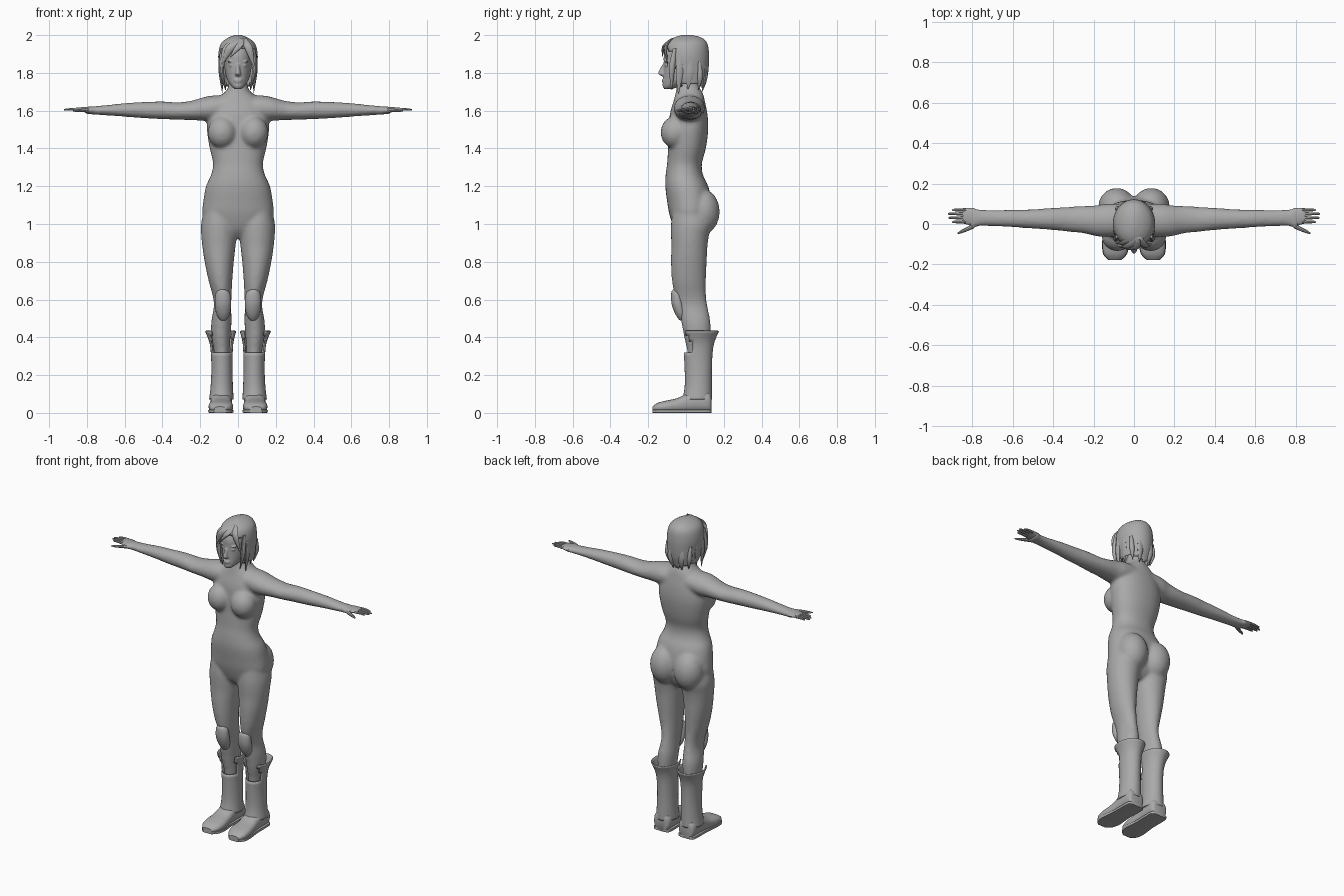
import bpy, bmesh, math
from mathutils import Matrix, Vector

grey = bpy.data.materials.new("plain grey")
grey.diffuse_color = (0.4, 0.4, 0.4, 1)


def resample(rows, steps):
    """Catmull-Rom smoothing between section rows."""
    out = []
    for i in range(len(rows) - 1):
        p0, p1, p2 = rows[max(i - 1, 0)], rows[i], rows[i + 1]
        p3 = rows[min(i + 2, len(rows) - 1)]
        for k in range(steps):
            t = k / steps
            out.append([0.5 * (2 * b + (c - a) * t + (2 * a - 5 * b + 4 * c - d) * t * t
                               + (3 * b - a - 3 * c + d) * t ** 3)
                        for a, b, c, d in zip(p0, p1, p2, p3)])
    return out + [list(rows[-1])]


def loft(bm, rows, axis='Z', n=24, power=2.0, side=1, steps=3, cap=True):
    """Skin oval sections: (position, low a, high a, low b, high b)."""
    rings = []
    for t, a0, a1, b0, b1 in resample(rows, steps):
        ring = []
        for k in range(n):
            c, s = math.cos(math.tau * k / n), math.sin(math.tau * k / n)
            c = math.copysign(abs(c) ** (2 / power), c)
            s = math.copysign(abs(s) ** (2 / power), s)
            a, b = (a0 + a1 + (a1 - a0) * c) / 2, (b0 + b1 + (b1 - b0) * s) / 2
            x, y, z = {'Z': (a, b, t), 'X': (t, a, b), 'Y': (a, t, b)}[axis]
            ring.append(bm.verts.new((side * x, y, z)))
        rings.append(ring)
    for r, q in zip(rings, rings[1:]):
        for k in range(n):
            bm.faces.new((r[k], r[(k + 1) % n], q[(k + 1) % n], q[k]))
    if cap:
        bm.faces.new(rings[0])
        bm.faces.new(rings[-1])


def ball(bm, centre, radii):
    m = Matrix.Translation(centre) @ Matrix.Diagonal((*radii, 1))
    bmesh.ops.create_uvsphere(bm, u_segments=20, v_segments=12, radius=1, matrix=m)


def finish(bm, name, mirror=False, solid=0, angle=40):
    bmesh.ops.recalc_face_normals(bm, faces=bm.faces[:])
    me = bpy.data.meshes.new(name)
    bm.to_mesh(me)
    bm.free()
    me.materials.append(grey)
    ob = bpy.data.objects.new(name, me)
    bpy.context.collection.objects.link(ob)
    bpy.ops.object.select_all(action='DESELECT')
    ob.select_set(True)
    bpy.context.view_layer.objects.active = ob
    bpy.ops.object.shade_smooth_by_angle(angle=math.radians(angle))
    if solid:
        mod = ob.modifiers.new("thickness", 'SOLIDIFY')
        mod.thickness = solid
    if mirror:
        mod = ob.modifiers.new("mirror", 'MIRROR')
        mod.use_mirror_merge = False
    return ob


def fuse(ob, size, rounds):
    """Blend overlapping volumes into one smooth skin."""
    mod = ob.modifiers.new("fuse", 'REMESH')
    mod.mode = 'VOXEL'
    mod.voxel_size = size
    mod.use_smooth_shade = True
    mod = ob.modifiers.new("soften", 'SMOOTH')
    mod.factor, mod.iterations = 0.5, rounds


# body: trunk, bust, seat, legs and arms blended together
bm = bmesh.new()
trunk = [(.925, .05, -.02, .07), (.97, .15, -.06, .11), (1.05, .188, -.088, .13),
         (1.12, .184, -.1, .135), (1.2, .17, -.11, .118), (1.26, .143, -.108, .09),
         (1.32, .132, -.1, .084), (1.4, .15, -.095, .105), (1.5, .165, -.09, .118),
         (1.58, .158, -.086, .114), (1.65, .125, -.066, .1), (1.69, .078, -.056, .09),
         (1.725, .052, -.05, .072), (1.79, .048, -.05, .055)]
loft(bm, [(z, -w, w, f, b) for z, w, f, b in trunk], n=32, power=2.2)
leg = [(1.08, .03, .18, -.07, .11), (1.0, .004, .196, -.08, .135), (.94, .006, .195, -.08, .122),
       (.88, .013, .189, -.078, .114), (.8, .022, .177, -.08, .11), (.7, .03, .156, -.075, .105),
       (.62, .034, .134, -.06, .106), (.56, .036, .128, -.045, .115), (.48, .034, .142, -.025, .13),
       (.4, .04, .14, -.01, .13), (.3, .045, .125, .01, .12), (.1, .05, .12, .02, .11)]
arm = [(.06, -.06, .1, 1.56, 1.682), (.14, -.065, .1, 1.545, 1.68), (.19, -.06, .092, 1.547, 1.669),
       (.25, -.046, .089, 1.55, 1.652), (.32, -.039, .085, 1.552, 1.644), (.4, -.03, .08, 1.555, 1.649),
       (.5, -.023, .073, 1.56, 1.646), (.6, -.016, .071, 1.568, 1.64), (.7, -.011, .069, 1.575, 1.629),
       (.77, -.012, .074, 1.58, 1.623), (.8, -.027, .086, 1.583, 1.622), (.812, -.018, .082, 1.588, 1.62)]
for s in (1, -1):
    loft(bm, leg, side=s)
    loft(bm, arm, axis='X', side=s)
    ball(bm, (s * .083, -.058, 1.485), (.078, .077, .085))
    ball(bm, (s * .085, .087, 1.065), (.092, .092, .12))
fuse(finish(bm, "body"), .0095, 8)

# hands: palm, four fingers and thumb
bm = bmesh.new()
loft(bm, [(.79, -.015, .08, 1.587, 1.62), (.82, -.004, .08, 1.593, 1.619),
          (.845, .002, .078, 1.598, 1.616)], axis='X', n=16)
for y, tip in ((.01, .9), (.03, .918), (.05, .921), (.069, .9)):
    loft(bm, [(.83, y - .009, y + .009, 1.598, 1.616), (.87, y - .007, y + .008, 1.6, 1.615),
              (tip - .006, y - .005, y + .006, 1.6, 1.61), (tip, y - .001, y + .002, 1.603, 1.607)],
         axis='X', n=8, steps=2)
loft(bm, [(.79, -.02, .01, 1.59, 1.615), (.82, -.034, -.012, 1.592, 1.611),
          (.855, -.046, -.03, 1.593, 1.607), (.873, -.05, -.044, 1.597, 1.603)], axis='X', n=8)
finish(bm, "hands", mirror=True)

# head: skull, nose, lips, eyes and brows
bm = bmesh.new()
skull = [(1.715, .018, -.116, -.07), (1.73, .035, -.124, -.03), (1.76, .055, -.121, .03),
         (1.8, .067, -.119, .07), (1.85, .074, -.118, .09), (1.9, .077, -.116, .1),
         (1.95, .065, -.09, .09), (1.98, .035, -.05, .06)]
loft(bm, [(z, -w, w, f, b) for z, w, f, b in skull], n=32)
loft(bm, [(1.783, -.011, .011, -.13, -.1), (1.792, -.017, .017, -.145, -.1),
          (1.802, -.014, .014, -.147, -.1), (1.845, -.007, .007, -.127, -.1)], n=12)
for z, w in ((1.762, .024), (1.753, .02)):
    ball(bm, (0, -.117, z), (w, .011, .006))
for s in (1, -1):
    ball(bm, (s * .031, -.1, 1.84), (.016, .012, .007))
    ball(bm, (s * .032, -.1, 1.86), (.024, .013, .006))
fuse(finish(bm, "head"), .005, 3)

# hair cap with a face opening and a pointed lower hem
bm = bmesh.new()
cap = [(1.7, .07, -.03, .088), (1.74, .088, -.06, .102), (1.78, .096, -.09, .114),
       (1.84, .102, -.11, .121), (1.9, .104, -.117, .122), (1.955, .09, -.105, .113),
       (1.985, .055, -.07, .085), (2.0, .015, -.02, .035)]
loft(bm, [(z, -w, w, f, b) for z, w, f, b in cap], n=40, steps=4)
gone = []
for f in bm.faces:
    c = f.calc_center_median()
    face_gap = c.y < -.035 and abs(c.x) < .086 and c.z < 1.935 - abs(c.x - .02) * .3
    hem = c.z < 1.71 + .35 * abs(c.x)
    if face_gap or hem:
        gone.append(f)
bmesh.ops.delete(bm, geom=gone, context='FACES')
finish(bm, "hair_cap", solid=.006)

# hair locks: swept fringe, side strands and nape points
bm = bmesh.new()


def lock(top, mid, tip, w, d=.009):
    loft(bm, [(z, x - w * k, x + w * k, y - d * k, y + d * k)
              for (x, y, z), k in ((top, .6), (mid, 1), (tip, .12))], n=10, steps=4)


lock((.02, -.07, 1.985), (-.035, -.112, 1.94), (-.085, -.1, 1.845), .027)
lock((.0, -.06, 1.985), (-.06, -.095, 1.93), (-.094, -.08, 1.79), .022)
lock((.03, -.07, 1.985), (.055, -.107, 1.935), (.085, -.095, 1.83), .022)
lock((.02, -.08, 1.98), (.005, -.118, 1.94), (-.04, -.124, 1.885), .02)
for s in (1, -1):
    lock((s * .085, -.06, 1.93), (s * .088, -.075, 1.82), (s * .066, -.075, 1.71), .013, .016)
    lock((s * .095, -.03, 1.9), (s * .093, -.035, 1.8), (s * .082, -.04, 1.69), .009, .02)
    lock((s * .097, .02, 1.88), (s * .093, .02, 1.79), (s * .08, .01, 1.715), .008, .022)
    lock((s * .08, .07, 1.86), (s * .078, .075, 1.78), (s * .065, .065, 1.71), .015, .015)
    lock((s * .04, .1, 1.85), (s * .038, .103, 1.77), (s * .03, .085, 1.7), .02, .01)
finish(bm, "hair_locks")

# knee pads
bm = bmesh.new()
loft(bm, [(.652, .065, .1, -.07, -.03), (.635, .043, .117, -.078, -.02), (.58, .036, .123, -.077, -.01),
          (.53, .042, .116, -.06, .0), (.5, .056, .102, -.042, .0), (.488, .07, .09, -.03, .0)], n=20)
finish(bm, "knee_pads", mirror=True)

# boot shafts with flared cuff, notched in front
bm = bmesh.new()
loft(bm, [(.07, .03, .146, -.012, .131), (.14, .034, .138, 0, .13), (.23, .036, .134, .0, .13),
          (.32, .035, .137, -.005, .134), (.38, .03, .146, -.01, .145),
          (.435, .016, .168, -.024, .168)], n=28, steps=4, cap=False)
notch = [f for f in bm.faces if f.calc_center_median().z > .32
         and f.calc_center_median().y < .04 and abs(f.calc_center_median().x - .086) < .05]
bmesh.ops.delete(bm, geom=notch, context='FACES')
finish(bm, "boot_shafts", mirror=True, solid=.007)

# boot feet
bm = bmesh.new()
foot = [(.134, .055, .125, .005, .085), (.12, .033, .143, 0, .115), (.05, .031, .146, 0, .125),
        (0, .033, .146, 0, .1), (-.05, .03, .151, 0, .077), (-.1, .026, .156, 0, .066),
        (-.15, .037, .15, .003, .053), (-.178, .065, .125, .01, .033)]
loft(bm, foot, axis='Y', power=2.5)
finish(bm, "boot_feet", mirror=True)

# boot soles
bm = bmesh.new()
loft(bm, [(y, a - .002, b + .002, 0, .018) for y, a, b, _, _ in foot], axis='Y', n=16, power=8)
finish(bm, "boot_soles", mirror=True)

# raised ankle seam
bm = bmesh.new()
loft(bm, [(.074, .03, .146, -.016, .131), (.078, .027, .149, -.02, .134),
          (.088, .027, .149, -.018, .134), (.092, .03, .146, -.014, .131)], n=28, steps=1)
finish(bm, "ankle_bands", mirror=True)
